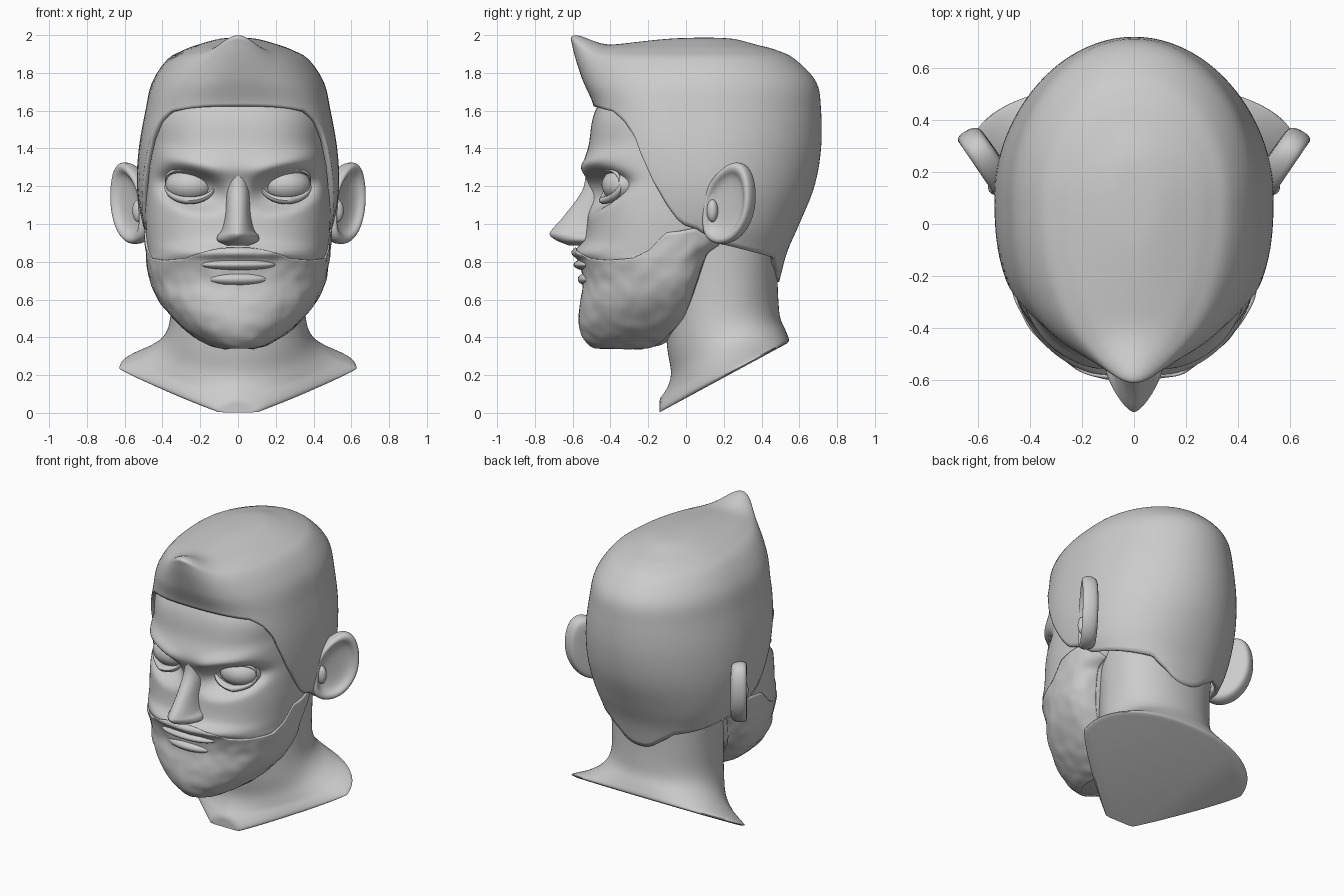
import bpy, bmesh, math
from mathutils import Vector, noise

if "Cube" in bpy.data.objects:
    bpy.data.objects.remove(bpy.data.objects["Cube"])


def grid(name, fn, nu, nv, closed=True, caps=True, angle=40):
    """Skin a grid of points fn(i, j); i runs round, j runs up."""
    bm = bmesh.new()
    rows = [[bm.verts.new(fn(i, j)) for i in range(nu)] for j in range(nv)]
    for j in range(nv - 1):
        for i in range(nu if closed else nu - 1):
            k = (i + 1) % nu
            bm.faces.new((rows[j][i], rows[j][k], rows[j + 1][k], rows[j + 1][i]))
    if caps is True:
        bm.faces.new(rows[0][::-1])
    if caps in (True, 'top'):
        bm.faces.new(rows[-1])
    if caps is True:
        bmesh.ops.recalc_face_normals(bm, faces=bm.faces)
    me = bpy.data.meshes.new(name)
    bm.to_mesh(me)
    bm.free()
    ob = bpy.data.objects.new(name, me)
    bpy.context.collection.objects.link(ob)
    smooth(ob, angle)
    return ob


def smooth(ob, angle=40):
    bpy.ops.object.select_all(action='DESELECT')
    ob.select_set(True)
    bpy.context.view_layer.objects.active = ob
    bpy.ops.object.shade_smooth_by_angle(angle=math.radians(angle))


def mirror(ob):
    ob.modifiers.new("mirror", 'MIRROR')


def spline(table, r):
    """Catmull-Rom through the table rows at float row index r."""
    n = len(table)
    i = max(0, min(int(r), n - 2))
    t = r - i
    a, b, c, d = (table[max(0, min(n - 1, i + k))] for k in (-1, 0, 1, 2))
    return [q + .5 * t * (s - p + t * (2 * p - 5 * q + 4 * s - w + t * (3 * (q - s) + w - p)))
            for p, q, s, w in zip(a, b, c, d)]


def lin(keys, x):
    for (x0, y0), (x1, y1) in zip(keys, keys[1:]):
        if x <= x1:
            return y0 + (y1 - y0) * max(0, x - x0) / (x1 - x0)
    return keys[-1][1]


def row_at(table, z):
    return lin([(row[0], i) for i, row in enumerate(table)], z)


def oval(table, r, th):
    """Section: z, half width, front y, back y, centre y, front power, back power."""
    z, w, yf, yb, yc, ef, eb = spline(table, r)
    c, s = math.cos(th), math.sin(th)
    e = ef if s < 0 else eb
    x = math.copysign(abs(c) ** (2 / e), c) * w
    y = yc + ((yf if s < 0 else yb) - yc) * abs(s) ** (2 / e)
    return Vector((x, y, z))


HEAD = [(.345, .08, -.47, -.2, -.33, 2, 2), (.365, .15, -.51, -.12, -.3, 2, 2.5),
        (.42, .245, -.545, -.06, -.25, 2.1, 3), (.5, .335, -.56, .02, -.2, 2.2, 3),
        (.6, .412, -.55, .06, -.15, 2.3, 3), (.7, .455, -.535, .09, -.1, 2.3, 3),
        (.8, .475, -.56, .13, -.1, 2.3, 3), (.85, .48, -.595, .16, -.08, 2.2, 3),
        (.92, .485, -.54, .28, -.06, 2.4, 2.5), (1.05, .49, -.52, .4, -.03, 2.5, 2),
        (1.2, .485, -.515, .5, 0, 2.5, 2), (1.3, .475, -.545, .55, .02, 2.6, 2),
        (1.42, .465, -.515, .6, .05, 2.7, 2), (1.6, .45, -.48, .6, .05, 2.6, 2),
        (1.8, .33, -.35, .5, .05, 2, 2), (1.9, .13, -.12, .22, .05, 2, 2)]
HAIR = [(.68, .38, -.2, .49, .12, 2.4, 2.2), (.85, .44, -.35, .535, .12, 2.4, 2.2),
        (1.0, .505, -.44, .6, .1, 2.4, 2.1), (1.2, .535, -.48, .68, .1, 2.5, 2),
        (1.4, .525, -.5, .715, .1, 2.7, 2), (1.6, .49, -.485, .715, .1, 2.8, 2),
        (1.75, .455, -.54, .69, .1, 2.4, 2), (1.87, .375, -.565, .58, .1, 2.15, 2),
        (1.92, .29, -.55, .48, .1, 1.9, 2), (1.95, .21, -.37, .37, .1, 1.9, 2),
        (1.98, .1, -.1, .25, .1, 2, 2), (1.987, .01, .09, .11, .1, 2, 2)]


# Face with eye sockets pressed in and a slanted brow ridge
def face(r, th):
    p = oval(HEAD, r, th)
    if p.y < -.12:
        ax = abs(p.x)
        slant = p.z - .22 * (ax - .25)
        d = ((ax - .25) / .175) ** 2 + ((slant - 1.185) / .1) ** 2
        p.y += .1 * math.exp(-d * d)
        p.y -= .022 * math.exp(-((ax - .24) / .17) ** 4 - ((slant - 1.325) / .045) ** 2)
    return p


N, M = 128, 130
grid("head", lambda i, j: face(15 * j / (M - 1), 2 * math.pi * i / N), N, M)

# Hair cap: columns rise from the hairline to the crown, with a front quiff
LINE = [(-1, 1.62), (-.77, 1.595), (-.64, 1.54), (-.52, 1.46), (-.43, 1.31), (-.39, 1.23), (-.28, 1.1),
        (-.17, 1.0), (-.05, .975), (.07, .9), (.45, .86), (.85, .82), (.95, .76), (1, .7)]


def hair_point(i, j):
    th = 2 * math.pi * i / N
    r0 = row_at(HAIR, lin(LINE, math.sin(th)))
    p = oval(HAIR, r0 + (11 - r0) * j / 59, th)
    up = max(0, min(1, (p.z - 1.68) / .2))
    g = up * math.exp(-(p.x / .13) ** 2 - ((p.y + .57) / .1) ** 2)
    p.z += .082 * g
    p.y -= .04 * g
    return p


hair = grid("hair", hair_point, N, 60, caps='top')
shell = hair.modifiers.new("thickness", 'SOLIDIFY')
shell.thickness, shell.offset = .03, -1

# Beard: a rough layer over the jaw
EDGE = [(-1, .88), (-.95, .855), (-.85, .81), (-.63, .805), (-.34, .815), (-.2, .86),
        (-.06, .96), (.2, .98), (.5, .93), (1, .85)]


def beard_point(i, j):
    th = math.radians(-228 + 276 * i / 139)
    r = row_at(HEAD, lin(EDGE, math.sin(th))) * j / 49
    p = oval(HEAD, r, th)
    out = Vector((p.x, p.y + .15, (p.z - .75) * .5)).normalized()
    return p + out * (.009 + .006 * noise.noise(p * 14))


beard = grid("beard", beard_point, 140, 50, closed=False, caps=False)
shell = beard.modifiers.new("thickness", 'SOLIDIFY')
shell.thickness, shell.offset = .015, -1

# Neck flaring to a slanted base with a blunt front; last column is the back height
NECK = [(.003, .6, -.2, .53, .27, 1.1, 2.2, .365), (.025, .625, -.2, .545, .27, 1.12, 2.2, .385),
        (.1, .52, -.12, .53, .25, 1.4, 2.1, .43), (.2, .42, -.08, .5, .22, 1.8, 2, .5),
        (.35, .365, -.1, .49, .19, 2, 2.1, .58), (.6, .355, -.12, .485, .19, 2, 2.2, .72),
        (.92, .37, -.1, .49, .19, 2, 2.2, .95)]


def neck_point(i, j):
    r = j / 5
    p = oval([k[:7] for k in NECK], r, 2 * math.pi * i / 96)
    z, _, yf, yb, *_, zb = spline(NECK, r)
    yf = max(yf, -.14)
    p.y = max(p.y, yf)
    p.z = z + (zb - z) * (p.y - yf) / (yb - yf)
    return p


grid("neck", neck_point, 96, 31)

# Nose
NOSE = [(1.29, .05, -.53, -.38, -.46, 2, 2), (1.18, .06, -.548, -.38, -.46, 2, 2),
        (1.05, .068, -.64, -.38, -.48, 2, 2), (.97, .085, -.71, -.38, -.52, 1.7, 2),
        (.94, .108, -.72, -.38, -.54, 1.5, 2), (.91, .108, -.68, -.38, -.54, 1.6, 2),
        (.885, .06, -.615, -.4, -.52, 2, 2)][::-1]
grid("nose", lambda i, j: oval(NOSE, j / 5, 2 * math.pi * i / 40), 40, 31)


def ball(name, loc, scale, rot=0, flip=False):
    bpy.ops.mesh.primitive_uv_sphere_add(segments=40, ring_count=24, location=loc)
    ob = bpy.context.object
    ob.name, ob.scale, ob.rotation_euler.z = name, scale, rot
    bpy.ops.object.transform_apply(location=True, rotation=True, scale=True)
    smooth(ob)
    if flip:
        mirror(ob)
    return ob


# Eyes, lids, lips and the small ear flaps
ball("eyes", (.255, -.335, 1.205), (.132, .11, .092), .25, True)
ball("ear_flaps", (.525, .14, 1.07), (.035, .03, .06), 0, True)
ball("upper_lip", (0, -.52, .785), (.2, .075, .032))
ball("lower_lip", (0, -.505, .708), (.16, .068, .038))


def lid(name, a0, a1, size):
    def point(i, j):
        a = math.radians(a0 + (a1 - a0) * j / 24)
        b = 2 * math.pi * i / 12
        c, s = math.cos(a), math.sin(a)
        k = size * (.15 + .85 * math.sin(math.pi * j / 24))
        rad = k * math.cos(b)
        x = .255 + (.13 + rad) * c
        y = -.42 - .012 * abs(s) + .6 * max(0, x - .27) + k * math.sin(b) * 1.5
        return Vector((x, y, 1.205 + (.08 + rad) * s + .025 * c * (s > 0)))
    mirror(grid(name, point, 12, 25))


lid("upper_lids", 0, 180, .012)
lid("lower_lids", 180, 360, .02)

# Ears: one outline stepped into rim and bowl, leaning out from the head
OUT = [(.09, .96), (.095, 1.09), (.115, 1.2), (.18, 1.29), (.27, 1.345), (.335, 1.29), (.355, 1.13),
       (.325, 1.0), (.26, .91), (.18, .885), (.12, .91)]
STEPS = [(.75, -.075), (.93, -.065), (1, -.03), (1, .015), (.9, .03), (.78, .022), (.68, -.005), (.3, -.015)]


def ear_point(i, j):
    k, off = STEPS[j]
    y, z = .21 + (OUT[i][0] - .21) * k, 1.1 + (OUT[i][1] - 1.1) * k
    return Vector((.495 + (y - .1) * .68 + off * .83, y - off * .56, z))


ears = grid("ears", ear_point, len(OUT), len(STEPS), angle=180)
mirror(ears)
ears.modifiers.new("round", 'SUBSURF').levels = 2
ears.modifiers["round"].render_levels = 2
